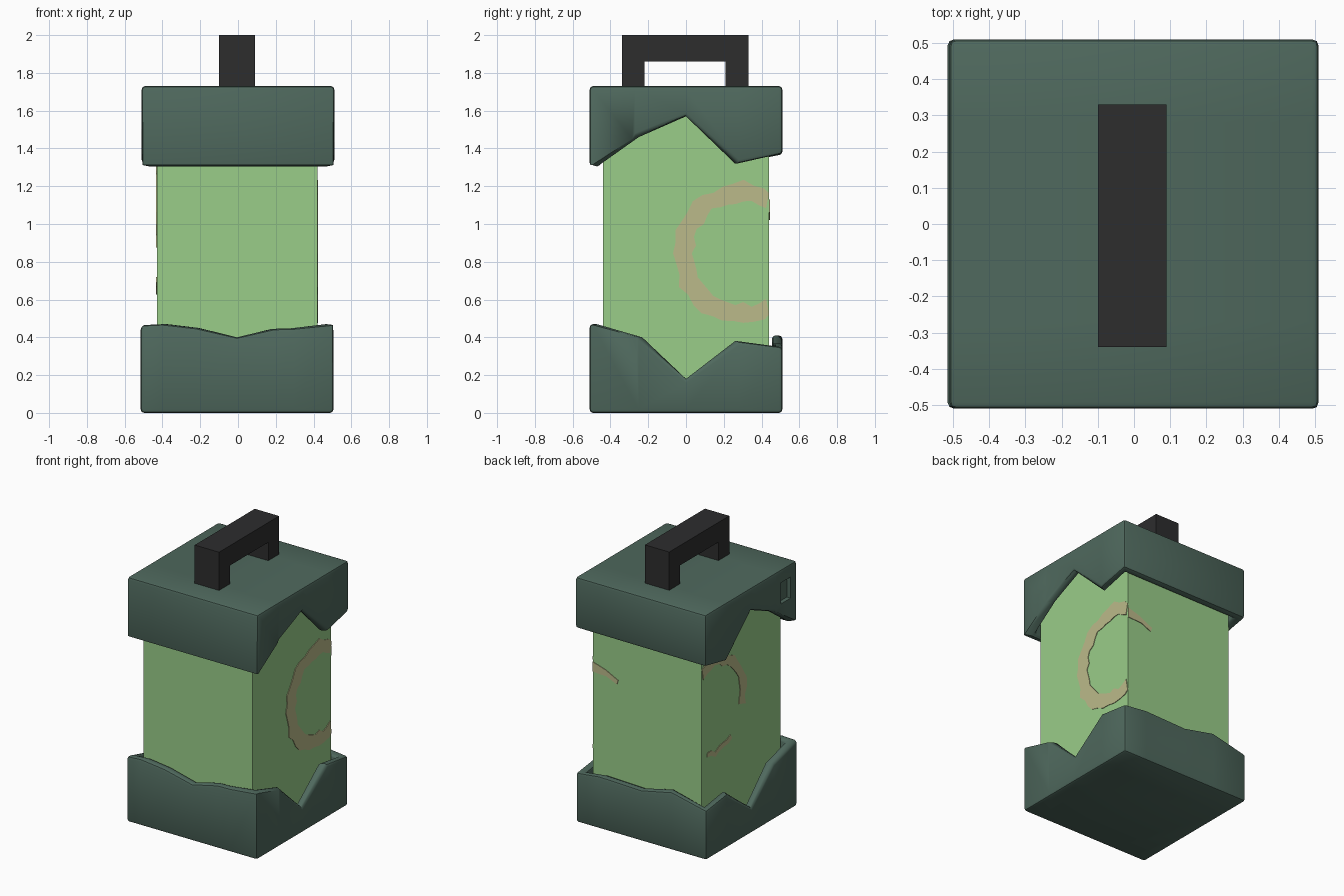
import bpy, bmesh, math, random

if "Cube" in bpy.data.objects:
    bpy.data.objects.remove(bpy.data.objects["Cube"])
random.seed(4)


def material(name, rgb):
    m = bpy.data.materials.new(name)
    m.diffuse_color = (*rgb, 1)
    m.use_nodes = True
    m.node_tree.nodes["Principled BSDF"].inputs["Base Color"].default_value = m.diffuse_color
    return m


CASING = material("dark green casing", (0.078, 0.14, 0.11))
GLASS = material("light green glass", (0.32, 0.61, 0.25))
HANDLE = material("near black", (0.026, 0.026, 0.027))
STAIN = material("tan stain", (0.50, 0.49, 0.255))


def finish(name, bm, mat):
    bmesh.ops.recalc_face_normals(bm, faces=bm.faces[:])
    me = bpy.data.meshes.new(name)
    bm.to_mesh(me)
    bm.free()
    ob = bpy.data.objects.new(name, me)
    bpy.context.collection.objects.link(ob)
    me.materials.append(mat)
    return ob


def box(name, lo, hi, mat):
    bm = bmesh.new()
    bmesh.ops.create_cube(bm, size=1)
    for v in bm.verts:
        v.co = [lo[i] + (v.co[i] + 0.5) * (hi[i] - lo[i]) for i in range(3)]
    return finish(name, bm, mat)


def apply_modifiers(ob):
    bpy.ops.object.select_all(action='DESELECT')
    bpy.context.view_layer.objects.active = ob
    ob.select_set(True)
    for m in list(ob.modifiers):
        bpy.ops.object.modifier_apply(modifier=m.name)


def cap(name, front, side, back, z_closed, z_inner, cx):
    """Hollow square cap; each side gives (position, height) points of its jagged rim."""
    R, I = 0.51, 0.455
    rim = [(p, -R, z) for p, z in front]                    # left to right
    rim += [(R, p, z) for p, z in side]                     # front to back
    rim += [(p, R, z) for p, z in reversed(back)]           # right to left
    rim += [(-R, p, z) for p, z in reversed(side)]          # back to front
    loop = []
    for p in rim:                                           # drop doubled corners
        if not any(abs(p[0] - q[0]) + abs(p[1] - q[1]) < 1e-4 for q in loop):
            loop.append(p)
    bm = bmesh.new()
    s = I / R
    rings = [[bm.verts.new((x + cx, y, z_closed)) for x, y, z in loop],
             [bm.verts.new((x + cx, y, z)) for x, y, z in loop],
             [bm.verts.new((x * s + cx, y * s, z)) for x, y, z in loop],
             [bm.verts.new((x * s + cx, y * s, z_inner)) for x, y, z in loop]]
    n = len(loop)
    for a, b in zip(rings, rings[1:]):
        for i in range(n):
            j = (i + 1) % n
            bm.faces.new((a[i], a[j], b[j], b[i]))
    bm.faces.new(rings[0])
    bm.faces.new(rings[3])
    ob = finish(name, bm, CASING)
    bev = ob.modifiers.new("rounded edges", 'BEVEL')
    bev.width, bev.segments = 0.018, 2
    bev.limit_method, bev.angle_limit = 'ANGLE', math.radians(79)
    apply_modifiers(ob)
    return ob


# Jagged base and top caps
base = cap("base_cap",
           [(-.51, .465), (-.4, .47), (-.22, .45), (0, .40), (.2, .445), (.3, .447), (.51, .47)],
           [(-.51, .47), (-.25, .40), (0, .18), (.28, .38), (.51, .35)],
           [(-.51, .35), (-.24, .41), (0, .36), (.33, .37), (.51, .35)],
           0.0, 0.12, -0.005)
top = cap("top_cap",
          [(-.51, 1.305), (.51, 1.305)],
          [(-.51, 1.305), (-.27, 1.46), (0, 1.57), (.28, 1.32), (.51, 1.37)],
          [(-.51, 1.365), (.51, 1.37)],
          1.73, 1.64, 0.0)

# Small square socket sunk into the left of the top cap
cutter = box("socket_cutter", (-0.6, -0.44, 1.49), (-0.48, -0.33, 1.64), CASING)
cutter.hide_render = True
cut = top.modifiers.new("socket", 'BOOLEAN')
cut.operation, cut.object, cut.solver = 'DIFFERENCE', cutter, 'EXACT'
apply_modifiers(top)
bpy.data.objects.remove(cutter)

for ob in (base, top):
    bpy.ops.object.select_all(action='DESELECT')
    bpy.context.view_layer.objects.active = ob
    ob.select_set(True)
    bpy.ops.object.shade_smooth_by_angle(angle=math.radians(40))

# Glass body
GX0, GX1, GY = -0.43, 0.42, 0.44
box("glass_body", (GX0, -GY, 0.1), (GX1, GY, 1.66), GLASS)

# Handle: one arch outline pushed out in x
bm = bmesh.new()
arch = [(-.34, 1.70), (-.34, 2.0), (.33, 2.0), (.33, 1.70),
        (.21, 1.70), (.21, 1.86), (-.22, 1.86), (-.22, 1.70)]
face = bm.faces.new([bm.verts.new((-0.1, y, z)) for y, z in arch])
ext = bmesh.ops.extrude_face_region(bm, geom=[face])
bmesh.ops.translate(bm, vec=(0.19, 0, 0),
                    verts=[v for v in ext["geom"] if isinstance(v, bmesh.types.BMVert)])
finish("handle", bm, HANDLE)


# Ragged ring stains, thin plates on the glass sides that stop at the back corner
def stain_arc(name, x, cz, start, end, width, steps):
    out = 0.004 if x > 0 else -0.004
    bm = bmesh.new()
    rows = []
    for i in range(steps + 1):
        a = math.radians(start + (end - start) * i / steps)
        w = width * random.uniform(0.8, 1.2) / 2
        r = 0.315 + random.uniform(-0.012, 0.012)
        row = []
        for rad in (r - w, r + w):
            y = min(0.30 + rad * math.cos(a), GY)
            z = cz + 1.03 * rad * math.sin(a)
            row += [bm.verts.new((x, y, z)), bm.verts.new((x + out, y, z))]
        rows.append((row[0], row[1], row[3], row[2]))
    for a, b in zip(rows, rows[1:]):
        for k in range(4):
            m = (k + 1) % 4
            bm.faces.new((a[k], a[m], b[m], b[k]))
    bm.faces.new(rows[0])
    bm.faces.new(rows[-1])
    finish(name, bm, STAIN)


stain_arc("right_ring_stain", GX1, 0.845, 62, 298, 0.095, 26)
stain_arc("left_ring_stain", GX0, 0.98, 62, 196, 0.07, 14)
stain_arc("left_lower_stain", GX0, 0.98, 235, 285, 0.035, 6)

# Tapered streak where the stain wraps onto the back
bm = bmesh.new()
streak = [(GX1, 1.06), (GX1, 1.13), (.32, 1.10), (.22, 1.05), (.23, 1.02), (.31, 1.055)]
face = bm.faces.new([bm.verts.new((x, GY, z)) for x, z in streak])
ext = bmesh.ops.extrude_face_region(bm, geom=[face])
bmesh.ops.translate(bm, vec=(0, 0.004, 0),
                    verts=[v for v in ext["geom"] if isinstance(v, bmesh.types.BMVert)])
finish("back_streak_stain", bm, STAIN)
